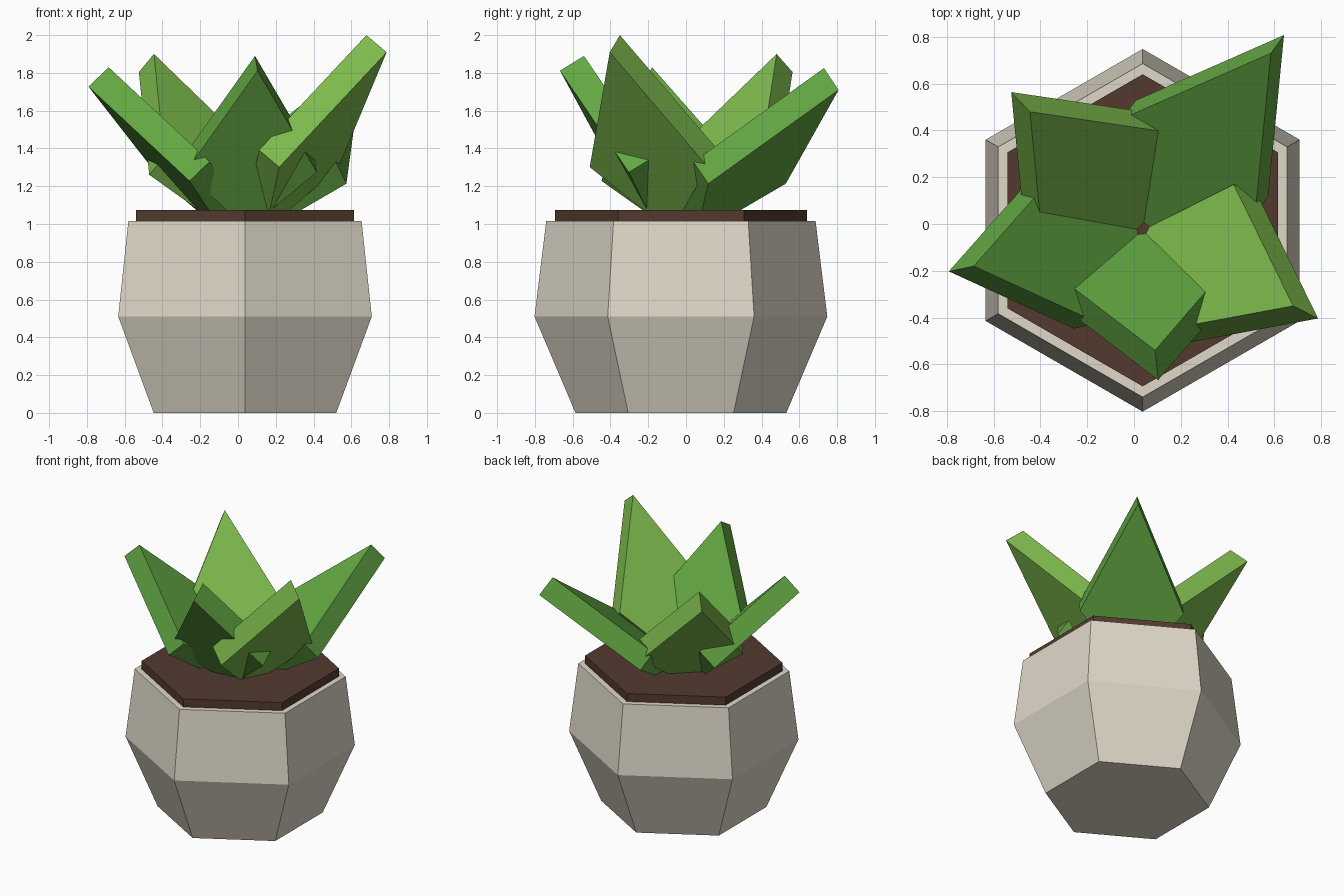
import bpy, math
from mathutils import Vector

if "Cube" in bpy.data.objects:
    bpy.data.objects.remove(bpy.data.objects["Cube"])

CX, CY = 0.037, -0.027


def material(name, rgb):
    m = bpy.data.materials.new(name)
    m.diffuse_color = (*rgb, 1)
    m.use_nodes = True
    m.node_tree.nodes["Principled BSDF"].inputs["Base Color"].default_value = m.diffuse_color
    return m


def add_mesh(name, verts, faces, mat):
    me = bpy.data.meshes.new(name)
    me.from_pydata(verts, [], faces)
    me.materials.append(mat)
    ob = bpy.data.objects.new(name, me)
    bpy.context.collection.objects.link(ob)
    return ob


def hex_stack(name, profile, mat):
    """Six-sided solid from (radius, height) rings, corners facing front and back."""
    n = 6
    verts = [(CX + r * math.sin(math.tau * i / n), CY - r * math.cos(math.tau * i / n), z)
             for r, z in profile for i in range(n)]
    faces = [tuple(reversed(range(n)))]
    for k in range(len(profile) - 1):
        for i in range(n):
            j = (i + 1) % n
            faces.append((k*n + i, k*n + j, k*n + n + j, k*n + n + i))
    faces.append(tuple(range(len(verts) - n, len(verts))))
    return add_mesh(name, verts, faces, mat)


def leaf(name, tip, mat, half_width=0.35, thickness=0.15, shoulder=0.36):
    """Kite-shaped slab leaning out from the middle of the soil."""
    base, tip = Vector((CX, CY, 1.05)), Vector(tip)
    axis = tip - base
    side = axis.cross(Vector((0, 0, 1))).normalized()
    out = axis.cross(side).normalized()
    if out.z > 0:
        out.negate()
    mid = base + axis * shoulder
    inner = [base, mid + side * half_width, tip, mid - side * half_width]
    verts = inner + [p + out * thickness for p in inner]
    faces = [(0, 1, 2, 3), (7, 6, 5, 4)]
    faces += [(i, i + 4, (i + 1) % 4 + 4, (i + 1) % 4) for i in range(4)]
    return add_mesh(name, verts, faces, mat)


cream = material("cream", (0.74, 0.69, 0.58))
brown = material("soil_brown", (0.085, 0.042, 0.028))
green = material("green", (0.125, 0.39, 0.055))
lime = material("light_green", (0.205, 0.49, 0.073))

# Pot and soil
hex_stack("pot", [(0.558, 0), (0.775, 0.51), (0.713, 1.015)], cream)
hex_stack("soil", [(0.667, 1.0), (0.667, 1.075)], brown)

# Leaves, placed by their inner tip
leaf("leaf_front_right", (0.68, -0.35, 2.0), lime)
leaf("leaf_back_left", (-0.445, 0.48, 1.9), lime)
leaf("leaf_front", (0.09, -0.54, 1.89), green)
leaf("leaf_left", (-0.685, -0.18, 1.83), green)
leaf("leaf_back_right", (0.585, 0.73, 1.825), green)
